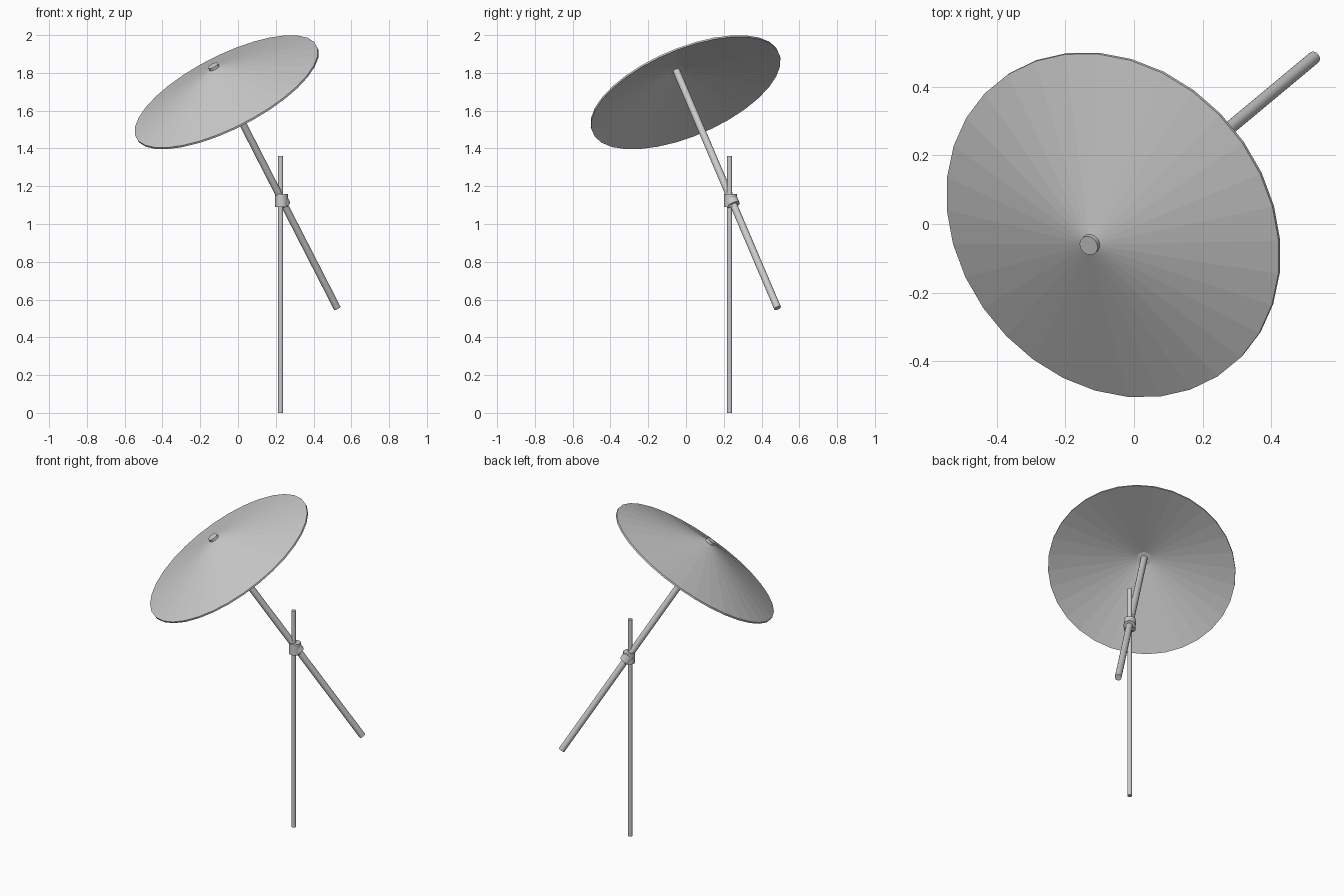
import bpy, bmesh, math
from mathutils import Vector

if "Cube" in bpy.data.objects:
    bpy.data.objects.remove(bpy.data.objects["Cube"])

UP = Vector((0, 0, 1))
FOOT = Vector((0.525, 0.485, 0.555))            # lower end of the tilted pole
AXIS = Vector((-0.426, -0.355, 0.832)).normalized()


def lathe(name, profile, origin, axis=UP, sides=32, smooth=False):
    """Revolve a closed (radius, height) loop, or an axis-to-axis profile, about axis."""
    bm = bmesh.new()
    rings = []
    for r, h in profile:
        if r == 0:
            rings.append([bm.verts.new((0, 0, h))] * sides)
        else:
            rings.append([bm.verts.new((r * math.cos(2 * math.pi * i / sides),
                                        r * math.sin(2 * math.pi * i / sides), h))
                          for i in range(sides)])
    pairs = list(zip(rings, rings[1:]))
    if profile[0][0] > 0:
        pairs.append((rings[-1], rings[0]))
    for a, b in pairs:
        for i in range(sides):
            j = (i + 1) % sides
            bm.faces.new(list(dict.fromkeys((a[i], a[j], b[j], b[i]))))
    bmesh.ops.recalc_face_normals(bm, faces=bm.faces)
    mesh = bpy.data.meshes.new(name)
    bm.to_mesh(mesh)
    bm.free()
    ob = bpy.data.objects.new(name, mesh)
    bpy.context.collection.objects.link(ob)
    ob.location = origin
    ob.rotation_euler = UP.rotation_difference(axis).to_euler()
    if smooth:
        bpy.context.view_layer.objects.active = ob
        ob.select_set(True)
        bpy.ops.object.shade_smooth_by_angle(angle=math.radians(35))
        ob.select_set(False)
    return ob


def rod(name, r, h0, h1, origin, axis=UP, sides=24):
    return lathe(name, [(0, h0), (r, h0), (r, h1), (0, h1)], origin, axis, sides, True)


# upright ground pole
rod("ground_pole", 0.0135, 0, 1.36, (0.226, 0.231, 0))

# clamp: one upright sleeve and one tilted sleeve
rod("upright_clamp", 0.034, 1.09, 1.158, (0.23, 0.236, 0))
rod("tilted_clamp", 0.034, 0.655, 0.70, FOOT, AXIS)

# tilted pole
rod("tilted_pole", 0.019, 0, 1.53, FOOT, AXIS)

# faceted canopy, a thin conical shell around the tilted axis
rim = FOOT + AXIS * 1.373
lathe("canopy", [(0.028, 0.155), (0.537, 0.005), (0.537, -0.005), (0.042, 0.138),
                 (0.018, 0.138)], rim, AXIS, 32)

# finial on top
rod("finial", 0.029, 0.142, 0.17, rim, AXIS)
